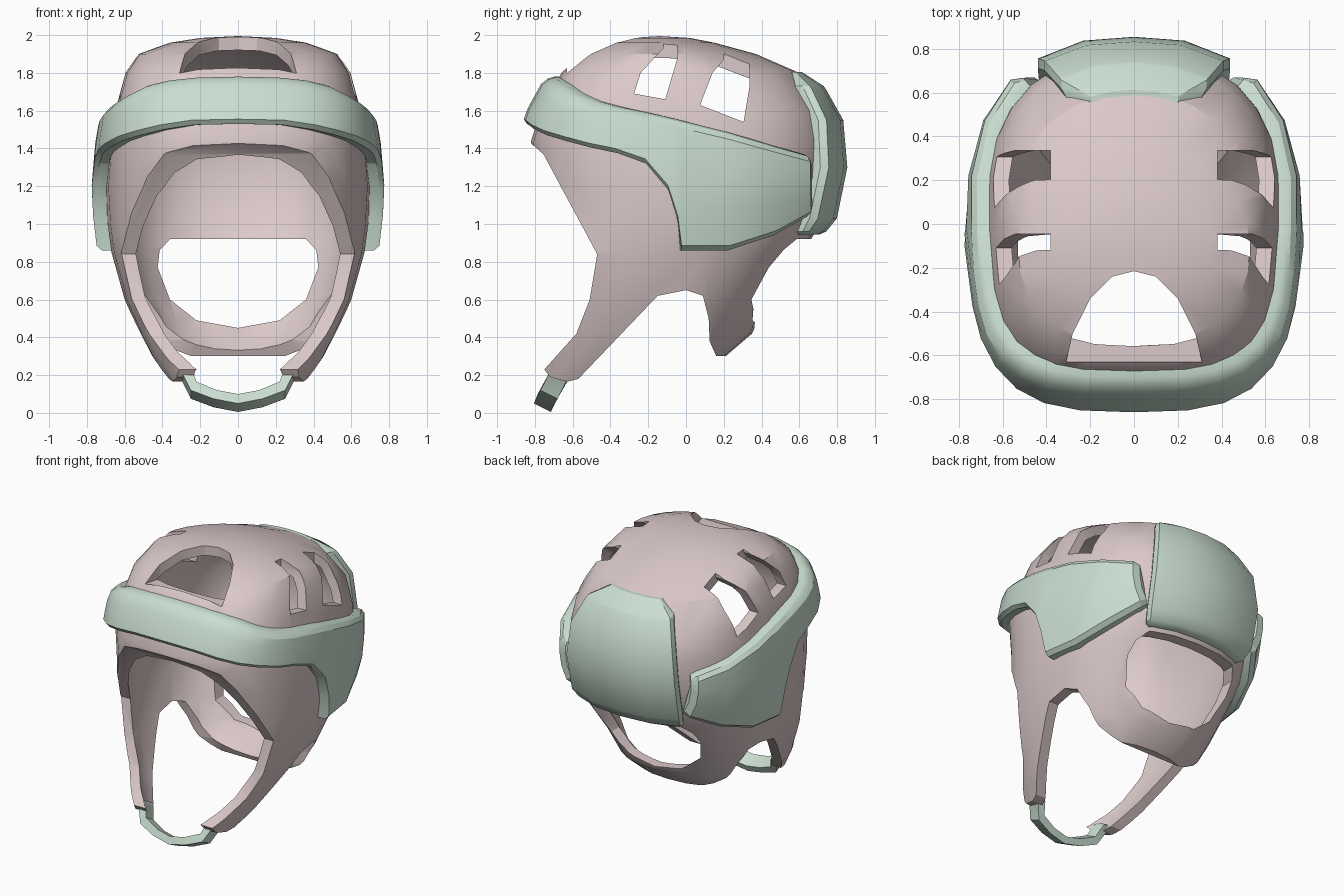
import bpy, bmesh, math

if "Cube" in bpy.data.objects:
    bpy.data.objects.remove(bpy.data.objects["Cube"])

# head form sections: z, half width, front y, back y, front and back superellipse exponents
SEC = [(.12, .34, -.9, .06, 2.5, 2.5), (.3, .46, -.87, .21, 2.5, 2.5), (.42, .52, -.86, .35, 2.5, 2.5),
       (.6, .6, -.86, .43, 2.5, 2.5), (.85, .67, -.85, .62, 2.4, 2.4), (1.0, .69, -.84, .71, 2.4, 2.4),
       (1.2, .70, -.83, .77, 2.5, 2.5), (1.44, .68, -.82, .78, 2.9, 2.5), (1.6, .65, -.77, .74, 3.1, 2.5),
       (1.8, .595, -.66, .6, 3.1, 2.1), (1.9, .53, -.55, .37, 2.4, 1.8), (1.96, .36, -.42, .15, 2.1, 1.8),
       (1.985, .2, -.3, .02, 2, 2)]


def material(name, col):
    m = bpy.data.materials.new(name)
    m.diffuse_color = (*col, 1)
    m.use_nodes = True
    m.node_tree.nodes["Principled BSDF"].inputs["Base Color"].default_value = m.diffuse_color
    return m


PINK = material("dusty_pink", (.71, .585, .585))
GREEN = material("pale_green", (.59, .73, .63))


def section(z):
    z = min(max(z, SEC[0][0]), SEC[-1][0])
    for a, b in zip(SEC, SEC[1:]):
        if z <= b[0]:
            k = (z - a[0]) / (b[0] - a[0])
            return [a[i] + (b[i] - a[i]) * k for i in range(1, 6)]


def spow(v, p):
    return math.copysign(abs(v) ** p, v)


def surf(t, z, off=0):
    """Point on the head form: t = 0 is the front, positive to +x."""
    w, f, b, nf, nb = section(z)
    n = nf if math.cos(t) > 0 else nb
    c, r = (f + b) / 2, (b - f) / 2
    return ((w + off) * spow(math.sin(t), 2 / n), c - (r + off) * spow(math.cos(t), 2 / n), z)


def t_from_y(y, z):
    w, f, b, nf, nb = section(z)
    q = max(-1, min(1, ((f + b) / 2 - y) / ((b - f) / 2)))
    return math.acos(spow(q, (nf if q > 0 else nb) / 2))


def finish(bm, name, mat):
    bmesh.ops.recalc_face_normals(bm, faces=bm.faces)
    me = bpy.data.meshes.new(name)
    bm.to_mesh(me)
    bm.free()
    ob = bpy.data.objects.new(name, me)
    bpy.context.collection.objects.link(ob)
    if mat:
        me.materials.append(mat)
    return ob


def activate(ob):
    bpy.ops.object.select_all(action='DESELECT')
    ob.select_set(True)
    bpy.context.view_layer.objects.active = ob


def smooth(ob, deg=28):
    activate(ob)
    bpy.ops.object.shade_smooth_by_angle(angle=math.radians(deg))


def sweep(name, loops, mat):
    """Skin closed loops of points and cap both ends."""
    bm = bmesh.new()
    rows = [[bm.verts.new(p) for p in l] for l in loops]
    n = len(rows[0])
    for a, b in zip(rows, rows[1:]):
        for i in range(n):
            j = (i + 1) % n
            bm.faces.new((a[i], a[j], b[j], b[i]))
    bm.faces.new(rows[0])
    bm.faces.new(rows[-1])
    return finish(bm, name, mat)


def prism(pts, axis, lo, hi):
    """Extrude a 2D outline along an axis (x: yz, y: xz, z: xy)."""
    def put(p, d):
        return {'x': (d, p[0], p[1]), 'y': (p[0], d, p[1]), 'z': (p[0], p[1], d)}[axis]
    return sweep("cutter", [[put(p, lo) for p in pts], [put(p, hi) for p in pts]], None)


def boolean(ob, cutter, op):
    activate(ob)
    m = ob.modifiers.new("cut", 'BOOLEAN')
    m.operation, m.object, m.solver = op, cutter, 'EXACT'
    bpy.ops.object.modifier_apply(modifier=m.name)
    bpy.data.objects.remove(cutter)


# shell: lofted head form with wall thickness
bm = bmesh.new()
SEG = 28
rings = [[bm.verts.new(surf(2 * math.pi * i / SEG, s[0])) for i in range(SEG)] for s in SEC]
for a, b in zip(rings, rings[1:]):
    for i in range(SEG):
        j = (i + 1) % SEG
        bm.faces.new((a[i], a[j], b[j], b[i]))
tip = bm.verts.new((0, -.14, 1.995))
for i in range(SEG):
    bm.faces.new((rings[-1][i], rings[-1][(i + 1) % SEG], tip))
shell = finish(bm, "helmet_shell", PINK)
activate(shell)
sol = shell.modifiers.new("wall", 'SOLIDIFY')
sol.thickness, sol.offset = .07, -1
bpy.ops.object.modifier_apply(modifier=sol.name)

# side outline: face opening, cheek straps, ear notch, nape
keep = [(-1.2, 2.3), (-1.2, 1.435), (-.83, 1.435), (-.755, 1.37), (-.47, .84), (-.51, .6),
        (-.58, .42), (-.75, .23), (-.72, .19), (-.63, .165), (-.57, .18), (-.36, .4), (-.15, .62),
        (0, .65), (.09, .62), (.12, .5), (.125, .38), (.16, .3), (1.2, .3), (1.2, 2.3)]
boolean(shell, prism(keep, 'x', -1.2, 1.2), 'INTERSECT')

# nape opening
half = [(0, .45), (.22, .49), (.36, .6), (.425, .77), (.415, .86), (.36, .92)]
boolean(shell, prism(half + [(-x, z) for x, z in half[:0:-1]], 'y', .05, 1.2), 'DIFFERENCE')

# front crown vent
half = [(0, -.215), (.1, -.24), (.2, -.34), (.28, -.5), (.31, -.63)]
boolean(shell, prism(half + [(-x, y) for x, y in half[:0:-1]], 'z', 1.8, 2.3), 'DIFFERENCE')

# side vents, running up over the crown edge
vents = [[(-.275, 1.69), (-.24, 1.8), (-.12, 1.93), (-.11, 2.1), (-.045, 2.1), (-.045, 1.88), (-.11, 1.66)],
         [(.075, 1.63), (.14, 1.8), (.2, 1.87), (.22, 2.1), (.335, 2.1), (.335, 1.72), (.305, 1.54)]]
for v in vents:
    for s in (-1, 1):
        boolean(shell, prism(v, 'x', s * .38, s * 1.2), 'DIFFERENCE')
smooth(shell)

# wrap-around band: y, bottom z, top z
BAND = [(-.82, 1.53, 1.78), (-.81, 1.525, 1.775), (-.77, 1.50, 1.76), (-.7, 1.47, 1.735),
        (-.6, 1.44, 1.69), (-.48, 1.405, 1.65), (-.35, 1.375, 1.62), (-.2, 1.32, 1.59),
        (-.09, 1.18, 1.565), (-.045, 1.02, 1.555), (-.03, .86, 1.55), (.2, .86, 1.49),
        (.43, .94, 1.42), (.6, 1.04, 1.37), (.63, 1.07, 1.35)]


def band_loop(y, lo, hi, s, k):
    h = hi - lo
    rows = [(lo, -.02), (lo, .05), (lo + .025, .075), (lo + h * .35, .075), (lo + h * .65, .075),
            (hi - .04, .075), (hi - .01, .055), (hi, .03), (hi, -.02), (lo + h * .65, -.03), (lo + h * .35, -.03)]
    return [surf(s * t_from_y(y, z if y > -.3 else 1.44), z, o * k if o > 0 else o) for z, o in rows]


right = [band_loop(*b, 1, .6 if b is BAND[-1] else 1) for b in BAND]
left = [[(-x, y, z) for x, y, z in l] for l in right[:0:-1]]
smooth(sweep("wrap_band", left + right, GREEN))

# rear pad: z, half width, thickness factor
PAD = [(.945, .375, .4), (.96, .395, .7), (1.03, .41, 1), (1.3, .415, 1), (1.55, .385, 1),
       (1.71, .32, 1), (1.73, .31, 1), (1.805, .2, .3)]
loops = []
for z, w, k in PAD:
    loop = []
    for u, o in [(-1, -.02), (-1, .04), (-.95, .075), (-.5, .08), (0, .08), (.5, .08), (.95, .075),
                 (1, .04), (1, -.02), (.75, -.02), (.4, -.02), (0, -.02), (-.4, -.02), (-.75, -.02)]:
        t = math.pi - math.asin(spow(u * w / section(z)[0], section(z)[4] / 2))
        loop.append(surf(t, z, o * k if o > 0 else o))
    loops.append(loop)
smooth(sweep("rear_pad", loops, GREEN))

# chin strap: outer and inner edge in front view, with depth
STRAP = [(.315, .19, .27, .205, -.665), (.295, .165, .25, .19, -.675), (.25, .075, .22, .115, -.72),
         (.13, .03, .11, .07, -.745), (0, .005, 0, .05, -.755)]
right = [[(xo, y + .04, zo), (xo, y - .05, zo + .045), (xi, y - .03, zi + .05), (xi, y + .06, zi)]
         for xo, zo, xi, zi, y in STRAP]
left = [[(-x, y, z) for x, y, z in l] for l in right[:-1]]
smooth(sweep("chin_strap", left + right[::-1], GREEN))
